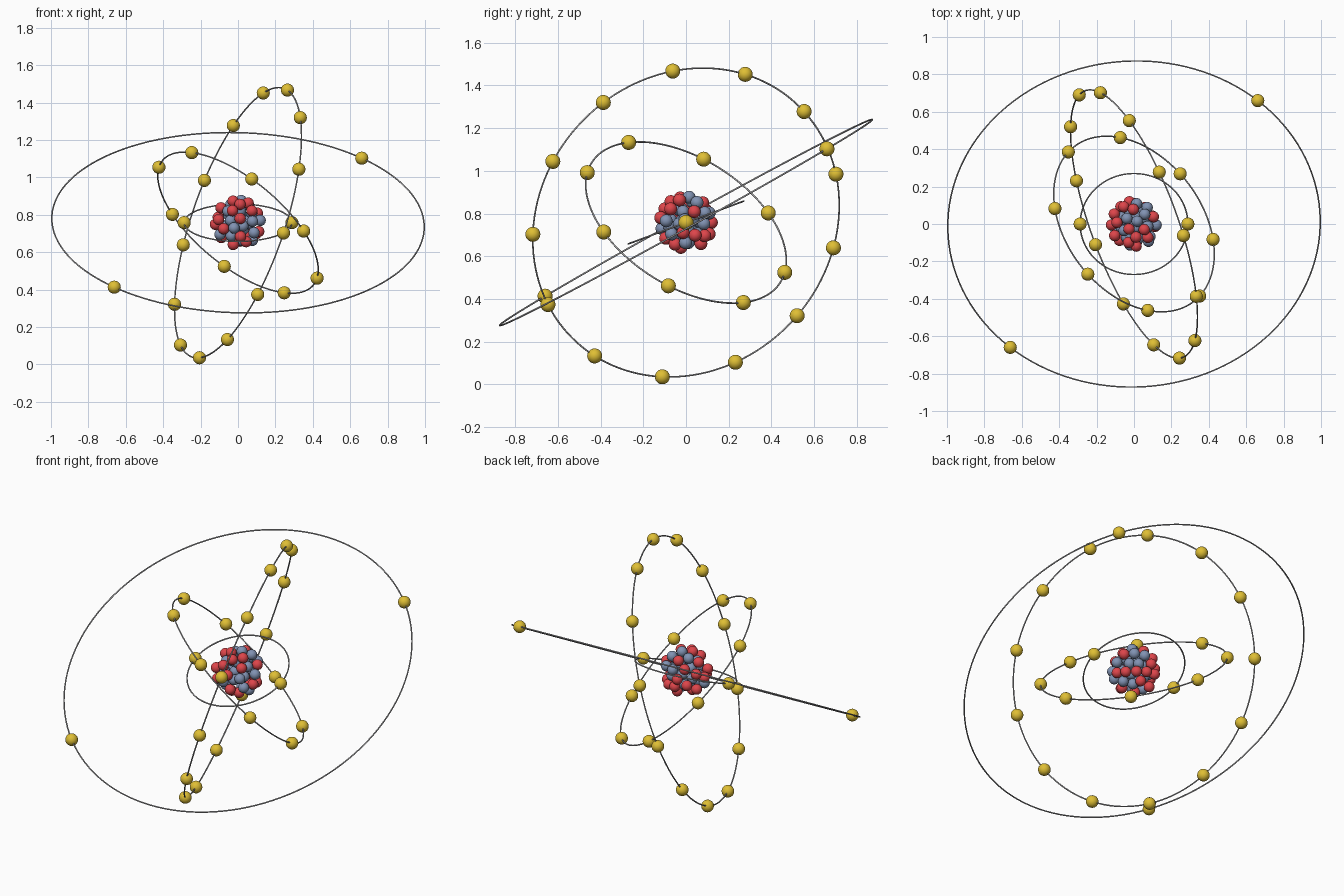
import bpy, random
from mathutils import Vector, Matrix

if "Cube" in bpy.data.objects:
    bpy.data.objects.remove(bpy.data.objects["Cube"])

random.seed(5)
CENTRE = Vector((0, 0, 0.758))


def material(name, rgb):
    m = bpy.data.materials.new(name)
    m.diffuse_color = (*rgb, 1)
    m.use_nodes = True
    m.node_tree.nodes["Principled BSDF"].inputs["Base Color"].default_value = m.diffuse_color
    return m


GOLD = material("gold", (0.74, 0.52, 0.035))
RED = material("red", (0.73, 0.06, 0.07))
BLUE = material("slate_blue", (0.22, 0.29, 0.45))
GREY = material("grey", (0.42, 0.42, 0.43))


def finish(obj, name, mat):
    obj.name = name
    obj.data.name = name
    obj.data.materials.append(mat)
    obj.data.polygons.foreach_set("use_smooth", [True] * len(obj.data.polygons))
    return obj


def ball_source(name, radius, mat):
    """Mesh shared by all balls of one kind."""
    bpy.ops.mesh.primitive_uv_sphere_add(segments=24, ring_count=14, radius=radius)
    obj = finish(bpy.context.object, name, mat)
    mesh = obj.data
    bpy.data.objects.remove(obj)
    return mesh


def place(mesh, name, loc):
    obj = bpy.data.objects.new(name, mesh)
    obj.location = loc
    bpy.context.collection.objects.link(obj)


electron = ball_source("electron", 0.035, GOLD)
proton = ball_source("proton", 0.03, RED)
neutron = ball_source("neutron", 0.03, BLUE)

# Orbits: name, radius, direction of first electron, direction a quarter turn on, electron count
orbits = [
    ("inner_orbit", 0.288, (1, 0, 0), (0, 0.270, 0.100), 2),
    ("second_orbit", 0.523, (-0.425, 0.083, 0.298), (0.07, -0.46, 0.235), 8),
    ("third_orbit", 0.759, (0.135, 0.277, 0.693), (0.311, -0.663, 0.201), 13),
    ("outer_orbit", 0.996, (0.662, 0.660, 0.345), (-0.744, 0.570, 0.337), 2),
]
for name, radius, first, quarter, count in orbits:
    u = Vector(first).normalized()
    n = u.cross(Vector(quarter)).normalized()
    v = n.cross(u)
    frame = Matrix((u, v, n)).transposed()
    bpy.ops.mesh.primitive_torus_add(major_segments=128, minor_segments=8,
                                     major_radius=radius, minor_radius=0.004)
    ring = finish(bpy.context.object, name, GREY)
    ring.matrix_world = Matrix.Translation(CENTRE) @ frame.to_4x4()
    # Electrons evenly spaced along the orbit
    for i in range(count):
        turn = Matrix.Rotation(6.2831853 * i / count, 3, n)
        place(electron, name + "_electron", CENTRE + turn @ u * radius)

# Protons on the nucleus surface, set out on its front, right and top sides
SHELL, GAP = 0.122, 0.060
front = [(-.01, .14), (-.04, .06), (.08, .06), (-.10, .01), (0, 0), (.11, -.05),
         (-.07, -.04), (.06, -.09)]
right = [(-.07, .10), (.04, .06), (-.135, 0), (-.085, .03), (.13, .015), (.065, .03),
         (-.105, -.05), (.10, -.04), (.03, -.07), (.08, -.11), (-.06, -.10)]
top = [(0, .13), (-.11, .05), (-.09, -.08), (0, -.015), (0, -.14), (.06, -.015), (.05, -.08)]


def depth(a, b):
    return max(0, SHELL ** 2 - a * a - b * b) ** 0.5


wanted = ([Vector((a, -depth(a, b), b)) for a, b in front]
          + [Vector((depth(a, b), a, b)) for a, b in right]
          + [Vector((a, b, depth(a, b))) for a, b in top])
pts = []
for p in wanted:
    if all((p - q).length > 0.05 for q in pts) and len(pts) < 25:
        pts.append(p)


def random_point():
    return Vector([random.gauss(0, 1) for _ in range(3)]).normalized()


# Remaining protons fill the barest parts of the surface
while len(pts) < 25:
    tries = [random_point() * SHELL for _ in range(60)]
    pts.append(max(tries, key=lambda t: min((t - q).length for q in pts)))

# Neutrons are drawn in around them, and all are pushed apart until they pack
PROTONS, COUNT = 25, 55
pts += [random_point() * random.uniform(0.02, 0.14) for _ in range(COUNT - PROTONS)]
for step in range(300):
    for i in range(COUNT):
        if pts[i].length > SHELL and step < 270:
            pts[i] *= 0.985
    for i in range(COUNT):
        for j in range(i):
            d = pts[i] - pts[j]
            if d.length < GAP:
                push = d.normalized() * (GAP - d.length) * 0.5
                pts[i] += push
                pts[j] -= push
for i, p in enumerate(pts):
    is_proton = i < PROTONS
    place(proton if is_proton else neutron,
          "proton" if is_proton else "neutron", CENTRE + p)
